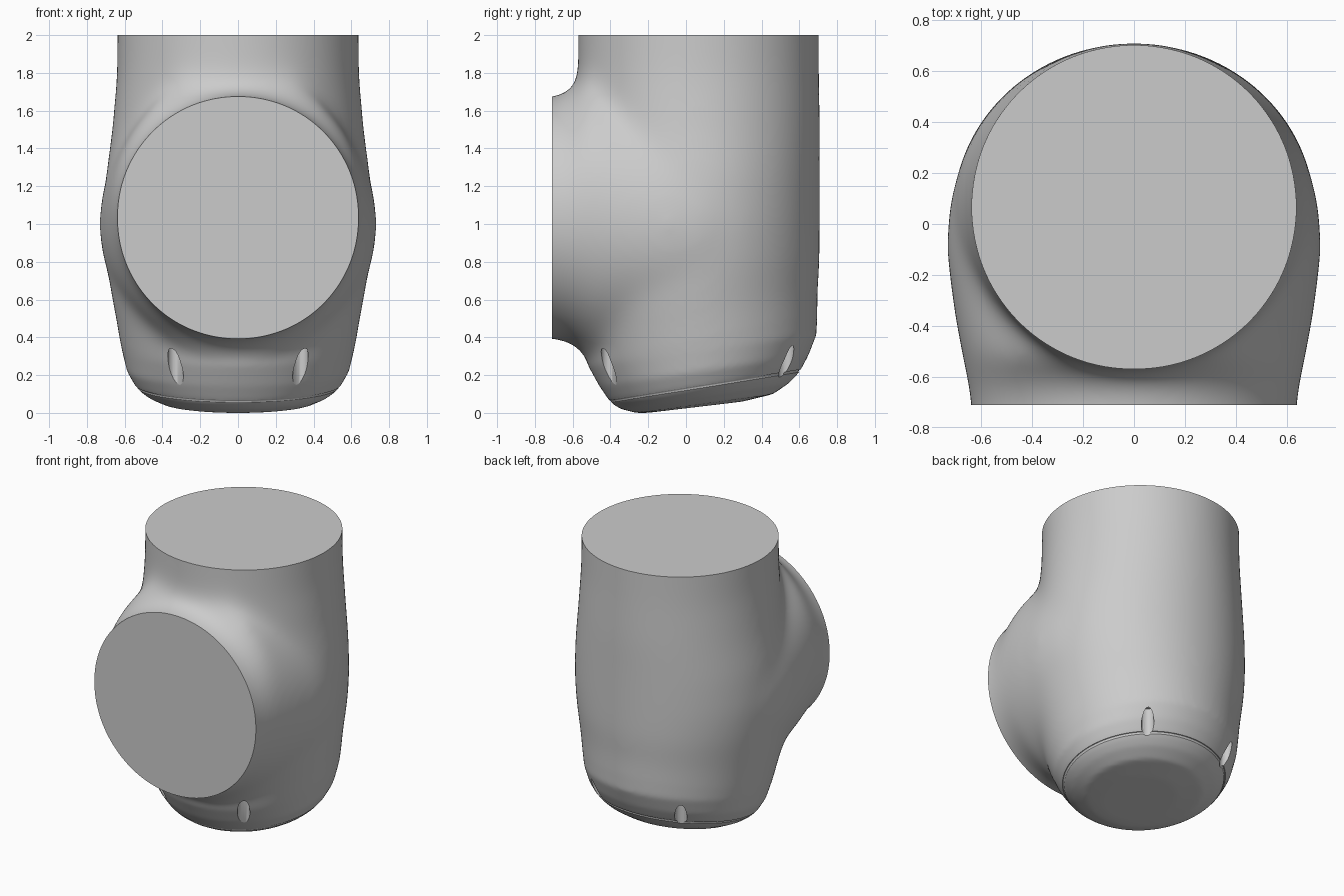
import bpy, bmesh, math
from mathutils import Vector

if "Cube" in bpy.data.objects:
    bpy.data.objects.remove(bpy.data.objects["Cube"])

SEG = 96


def loft(bm, rings):
    """Skin a stack of closed rings and cap both ends."""
    loops = [[bm.verts.new(p) for p in ring] for ring in rings]
    for a, b in zip(loops, loops[1:]):
        for i in range(SEG):
            j = (i + 1) % SEG
            bm.faces.new((a[i], a[j], b[j], b[i]))
    bm.faces.new(loops[0][::-1])
    bm.faces.new(loops[-1])


def body_ring(z, rx, yc, ry, slope):
    pts = []
    for i in range(SEG):
        a = 2 * math.pi * i / SEG
        y = ry * math.sin(a)
        pts.append((rx * math.cos(a), yc + y, z + slope * y))
    return pts


def port_ring(y, rx, rz, zc):
    return [(rx * math.cos(2 * math.pi * i / SEG), y,
             zc + rz * math.sin(2 * math.pi * i / SEG)) for i in range(SEG)]


def make_object(name, bm):
    bmesh.ops.recalc_face_normals(bm, faces=bm.faces)
    mesh = bpy.data.meshes.new(name)
    bm.to_mesh(mesh)
    bm.free()
    obj = bpy.data.objects.new(name, mesh)
    bpy.context.collection.objects.link(obj)
    return obj


def bake(obj):
    """Replace the mesh by its modified version."""
    dg = bpy.context.evaluated_depsgraph_get()
    dg.update()
    mesh = bpy.data.meshes.new_from_object(obj.evaluated_get(dg))
    obj.modifiers.clear()
    obj.data = mesh


def carve(obj, cutter):
    """Subtract a helper and throw it away."""
    cutter.hide_render = True
    cut = obj.modifiers.new("carve", 'BOOLEAN')
    cut.operation = 'DIFFERENCE'
    cut.solver = 'EXACT'
    cut.object = cutter
    bake(obj)
    bpy.data.objects.remove(cutter)


# Upright barrel with a tilted, rounded foot: z, rx, y centre, ry, tilt
BODY = [
    (.026, .24, .05, .25, .120),
    (.045, .39, .10, .36, .140),
    (.085, .475, .10, .445, .155),
    (.118, .520, .10, .485, .160),
    (.145, .545, .10, .508, .160),
    (.22, .588, .095, .553, .15),
    (.33, .614, .087, .604, .14),
    (.60, .668, .04, .660, .10),
    (.80, .700, .03, .68, 0),
    (1.0, .716, .035, .675, 0),
    (1.25, .702, .05, .66, 0),
    (1.5, .668, .064, .648, 0),
    (1.8, .642, .066, .640, 0),
    (2.4, .638, .065, .638, 0),
]
# Front port, flaring into the barrel: y, rx, rz, z centre
PORT = [
    (-1.1, .638, .638, 1.032),
    (-.70, .638, .638, 1.032),
    (-.63, .652, .658, 1.035),
    (-.575, .662, .700, 1.05),
    (-.53, .672, .770, 1.06),
    (-.35, .706, .765, 1.03),
    (-.10, .738, .750, 1.00),
    (.10, .725, .70, .99),
    (.30, .60, .55, 1.0),
]
bm = bmesh.new()
loft(bm, [body_ring(*r) for r in BODY])
loft(bm, [port_ring(*r) for r in PORT])
elbow = make_object("elbow_body", bm)

# Fuse the two volumes
rem = elbow.modifiers.new("fuse", 'REMESH')
rem.mode = 'VOXEL'
rem.voxel_size = .016
bake(elbow)

# Soften the junction strongly, the foot only a little
soft = elbow.vertex_groups.new(name="junction")
for v in elbow.data.vertices:
    limit = .27 + .22 * (v.co.y + .5)
    w = min(1, max(0, (v.co.z - limit) / .12))
    if w > 0:
        soft.add([v.index], w, 'REPLACE')
for group, count in (("junction", 170), ("", 8)):
    sm = elbow.modifiers.new("soften", 'SMOOTH')
    sm.factor = .5
    sm.iterations = count
    sm.vertex_group = group
bake(elbow)

# Slice the flat openings at top and front
bm = bmesh.new()
bm.from_mesh(elbow.data)
low = min(v.co.z for v in bm.verts)
for v in bm.verts:
    v.co.z -= low * max(0, 1 - v.co.z / .5)
for co, no in (((0, 0, 2), (0, 0, 1)), ((0, -.71, 0), (0, -1, 0))):
    res = bmesh.ops.bisect_plane(
        bm, geom=bm.verts[:] + bm.edges[:] + bm.faces[:], dist=1e-5,
        plane_co=Vector(co), plane_no=Vector(no), clear_outer=True)
    rim = [e for e in res['geom_cut'] if isinstance(e, bmesh.types.BMEdge)
           and e.is_boundary]
    bmesh.ops.edgeloop_fill(bm, edges=rim)
bmesh.ops.recalc_face_normals(bm, faces=bm.faces)
bm.to_mesh(elbow.data)
bm.free()

# Narrow tilted groove around the foot
bpy.ops.mesh.primitive_torus_add(
    major_segments=96, minor_segments=10, major_radius=1, minor_radius=.02,
    location=(0, .10, .137), rotation=(math.atan(.16), 0, 0))
groove = bpy.context.object
groove.name = "groove_cutter"
groove.scale = (.542, .513, .6)
carve(elbow, groove)

# Four upright screw recesses around the foot
bm = bmesh.new()
for sx in (-1, 1):
    for y in (-.408, .53):
        res = bmesh.ops.create_cone(bm, cap_ends=True, segments=24,
                                    radius1=.041, radius2=.041, depth=.6)
        bmesh.ops.translate(bm, verts=res['verts'], vec=(sx * .33, y, .09))
carve(elbow, make_object("screw_recess_cutter", bm))

bpy.ops.object.select_all(action='DESELECT')
bpy.context.view_layer.objects.active = elbow
elbow.select_set(True)
bpy.ops.object.shade_smooth_by_angle(angle=math.radians(35))
